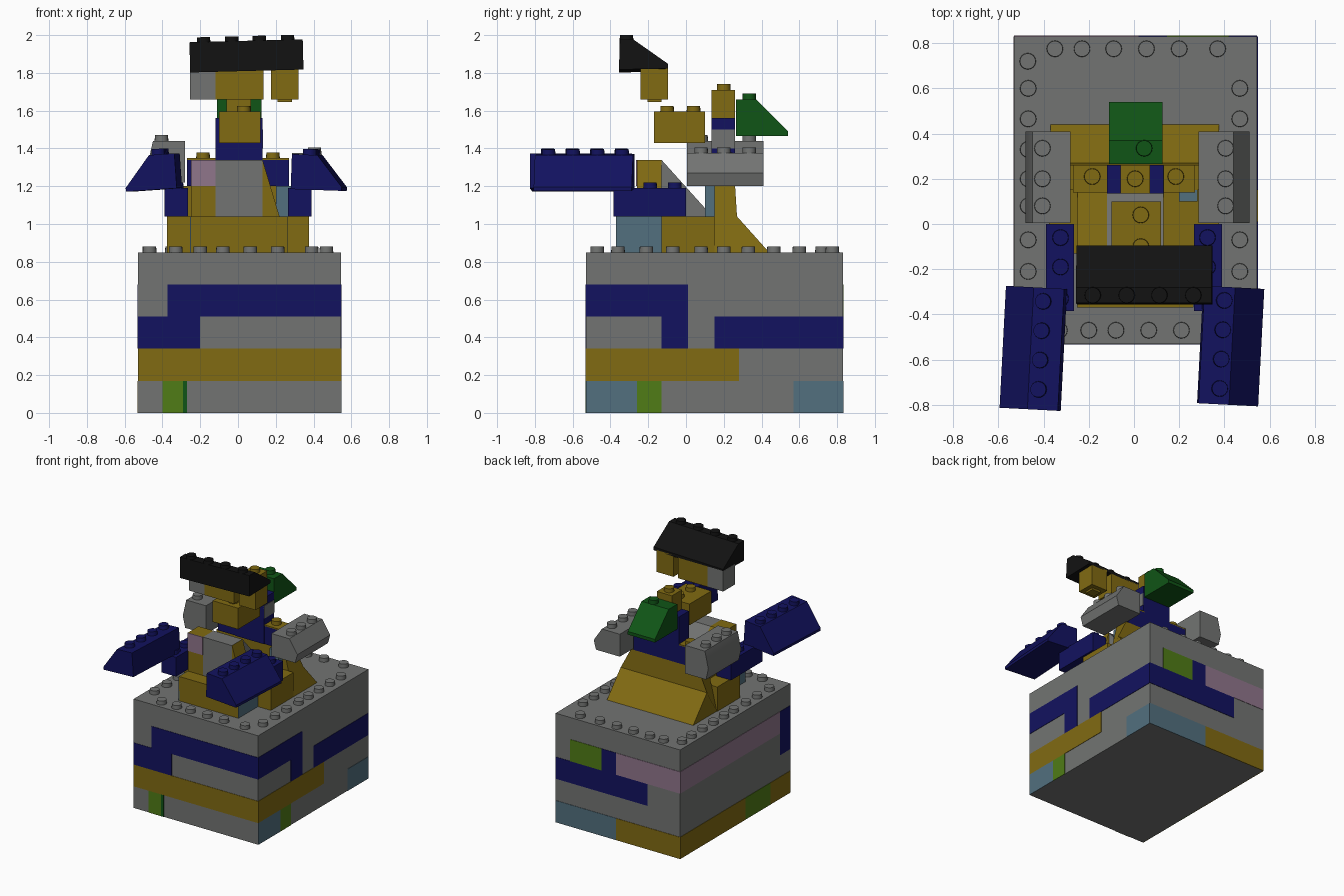
import bpy, bmesh, math
from mathutils import Matrix, Vector

old = bpy.data.objects.get("Cube")
if old:
    bpy.data.objects.remove(old, do_unlink=True)


def material(name, r, g, b):
    m = bpy.data.materials.new(name)
    m.use_nodes = True
    m.diffuse_color = (r, g, b, 1)
    m.node_tree.nodes["Principled BSDF"].inputs["Base Color"].default_value = (r, g, b, 1)
    return m


GREY = material("grey", .17, .175, .17)
YELLOW = material("yellow", .22, .145, .006)
BLUE = material("blue", .006, .006, .115)
BLACK = material("black", .006, .006, .006)
GREEN = material("dark green", .005, .09, .008)
LIME = material("lime", .08, .2, .008)
SKY = material("light blue", .085, .16, .21)
PINK = material("pink", .28, .18, .26)
parts = []


def prism(name, pts, axis, a, b, mat, studs=(), top=0, turn=0, tilt=0, r=.037):
    """Extrude a profile along x or y (profile in the other axis and z), add studs, turn it."""
    bm = bmesh.new()
    place = (lambda p, t: (t, p[0], p[1])) if axis == 'x' else (lambda p, t: (p[0], t, p[1]))
    face = bm.faces.new([bm.verts.new(place(p, a)) for p in pts])
    ext = bmesh.ops.extrude_face_region(bm, geom=[face])
    shift = Vector(place((0, 0), b - a))
    bmesh.ops.translate(bm, verts=[g for g in ext["geom"] if isinstance(g, bmesh.types.BMVert)], vec=shift)
    bmesh.ops.recalc_face_normals(bm, faces=bm.faces)
    mid = sum((v.co for v in bm.verts), Vector()) / len(bm.verts)
    for x, y in studs:
        bmesh.ops.create_cone(bm, cap_ends=True, segments=16, radius1=r, radius2=r * .94, depth=.04,
                              matrix=Matrix.Translation((x, y, top + .01)))
    rot = Matrix.Rotation(math.radians(turn), 3, 'Z') @ Matrix.Rotation(math.radians(tilt), 3, 'Y')
    bmesh.ops.rotate(bm, verts=bm.verts, cent=mid, matrix=rot)
    me = bpy.data.meshes.new(name)
    bm.to_mesh(me)
    bm.free()
    me.materials.append(mat)
    ob = bpy.data.objects.new(name, me)
    bpy.context.collection.objects.link(ob)
    parts.append(ob)
    return ob


def box(name, x0, x1, y0, y1, z0, z1, mat, studs=(), **kw):
    return prism(name, [(y0, z0), (y1, z0), (y1, z1), (y0, z1)], 'x', x0, x1, mat, studs, z1, **kw)


# Base block with studs round the rim
L, R, F, B, ROW = -.53, .545, -.53, .83, .17
rim = [(x, .775) for x in (-.35, -.23, -.09, .055, .2, .37)]
rim += [(x, -.47) for x in (-.33, -.2, -.08, .065, .21, .39)]
rim += [(s * .468, y) for s in (-1, 1) for y in (-.36, -.21, -.07, .08, .2, .33, .465, .6)]
rim += [(-.47, .72)]
box("base", L, R, F, B, 0, ROW * 5, GREY, rim)

# Coloured bricks of each wall: side, from, to, row, colour
T = .003
walls = [
    ("front", -.374, R, 3, BLUE), ("front", L, -.2, 2, BLUE), ("front", L, R, 1, YELLOW),
    ("front", -.4, -.29, 0, LIME), ("front", -.29, -.27, 0, GREEN),
    ("left", F, .01, 3, BLUE), ("left", -.13, .01, 2, BLUE), ("left", .15, B, 2, BLUE),
    ("left", F, .28, 1, YELLOW), ("left", F, -.26, 0, SKY), ("left", -.26, -.13, 0, LIME),
    ("left", .57, B, 0, SKY),
    ("back", .145, .42, 3, LIME), ("back", .02, .145, 3, BLUE), ("back", L, .02, 3, PINK),
    ("back", -.25, R, 2, BLUE), ("back", .02, R, 0, SKY), ("back", L, .02, 0, YELLOW),
    ("right", -.4, B, 3, PINK), ("right", F, -.4, 3, BLUE), ("right", F, -.4, 2, BLUE),
    ("right", .03, B, 0, YELLOW), ("right", -.28, .03, 0, LIME), ("right", F, -.28, 0, YELLOW),
]
for i, (side, a, b, row, mat) in enumerate(walls):
    x0, x1, y0, y1 = {"front": (a, b, F - T, F + T), "back": (a, b, B - T, B + T),
                      "left": (R - T, R + T, a, b), "right": (L - T, L + T, a, b)}[side]
    box(f"{side}_wall_brick_{i}", x0, x1, y0, y1, row * ROW, (row + 1) * ROW, mat)

# Lower body and sloped back
Z0, Z1 = .85, 1.04
box("body_block", -.25, .26, -.37, .15, Z0, Z1, YELLOW)
back = prism("sloped_back", [(.15, Z0), (.44, Z0), (.27, Z1), (.26, 1.2), (.15, 1.2)], 'x', -.37, .375, YELLOW)
for v in back.data.vertices:
    if v.co.z > 1.1:
        v.co.x *= .78
for s, side in ((1, "left"), (-1, "right")):
    box(side + "_hip", min(s * .25, s * .375), max(s * .25, s * .375), -.13, .15, Z0, Z1, YELLOW)
    edge = .26 if s > 0 else -.25
    box(side + "_body_panel", edge - T, edge + T, -.37, -.13, Z0, Z1, SKY)

# Upper chest: one wedge profile in strips
wedge = [(-.26, Z1), (-.26, 1.34), (-.13, 1.34), (.14, Z1)]
prism("right_chest", wedge, 'x', -.25, -.12, YELLOW)
prism("chest_panel", wedge, 'x', -.12, .13, GREY)
prism("left_chest", [(.13, Z1), (.13, 1.34), (.22, Z1)], 'y', -.26, -.13, YELLOW)
box("chest_badge", -.25, -.12, -.265, -.258, 1.2, 1.34, PINK)
box("left_chest_filler", .2, .28, .1, .15, Z1, 1.2, SKY)

# Shoulder beam and neck
for s, side in ((1, "left"), (-1, "right")):
    a, b = sorted((s * .12, s * .27))
    box(side + "_shoulder_beam", a, b, .14, .26, 1.2, 1.34, BLUE)
    box(side + "_shoulder_tile", a, b, .14, .26, 1.34, 1.349, YELLOW, [(s * .185, .21)])
box("neck_back", -.12, .13, .135, .26, 1.2, 1.56, BLUE)
box("neck_side_panel", .13 - T, .13 + T, .135, .26, 1.4, 1.5, GREY)
box("neck_post", -.06, .07, .135, .26, 1.56, 1.71, YELLOW, [(0.005, .2)])
box("neck_block", -.1, .12, -.17, .1, 1.43, 1.595, YELLOW, [(.03, -.1), (.03, .04)])
prism("rear_pack", [(.265, 1.465), (.54, 1.465), (.54, 1.49), (.37, 1.66), (.265, 1.66)],
      'x', -.11, .125, GREEN, [(.045, .335)], 1.66)

# Arms: shoulder slopes, forearms and hands
for s, side, top, bottom in ((1, "left", 1.375, 1.2), (-1, "right", 1.44, 1.22)):
    prism(side + "_shoulder", [(s * .285, bottom), (s * .285, top), (s * .44, top), (s * .51, bottom + .07),
                               (s * .49, bottom)] if s > 0 else
          [(-.28, bottom), (-.28, top), (-.45, top), (-.48, bottom + .09), (-.46, bottom)],
          'y', .005, .41, GREY, [(s * .405, y) for y in (.08, .2, .335)], top)
    a, b = sorted((s * .265, s * .39))
    box(side + "_forearm", a, b, -.385, 0, Z1, 1.19, BLUE, [(s * .325, y) for y in (-.33, -.19, -.06)])
    shift = .0 if s > 0 else -.02
    prism(side + "_hand", [(s * x + shift, z) for x, z in
                           ((.295, 1.18), (.295, 1.365), (.43, 1.365), (.565, 1.2), (.565, 1.18))],
          'y', -.8 + shift, -.28, BLUE, [(s * .385 + shift, y) for y in (-.34, -.47, -.6, -.73)], 1.365,
          turn=-3, tilt=2 * s if s > 0 else -4)

# Head: eye bricks under a sloped brow
box("right_eye", -.255, -.12, -.24, -.095, 1.66, 1.82, GREY)
box("face_block", -.12, .135, -.24, -.095, 1.66, 1.82, YELLOW)
box("left_eye", .175, .32, -.24, -.095, 1.66, 1.83, YELLOW)
box("left_eye_peg", .21, .285, -.205, -.13, 1.645, 1.66, YELLOW)
prism("brow", [(-.355, 1.81), (-.35, 1.97), (-.28, 1.97), (-.095, 1.84), (-.095, 1.815)], 'x', -.255, .345, BLACK,
      [(x, -.315) for x in (-.18, -.03, .115, .265)], 1.965, tilt=-1.5)

# Smooth the round stud walls, keep brick edges crisp
for ob in parts:
    ob.select_set(True)
bpy.context.view_layer.objects.active = parts[0]
bpy.ops.object.shade_smooth_by_angle(angle=math.radians(30))
